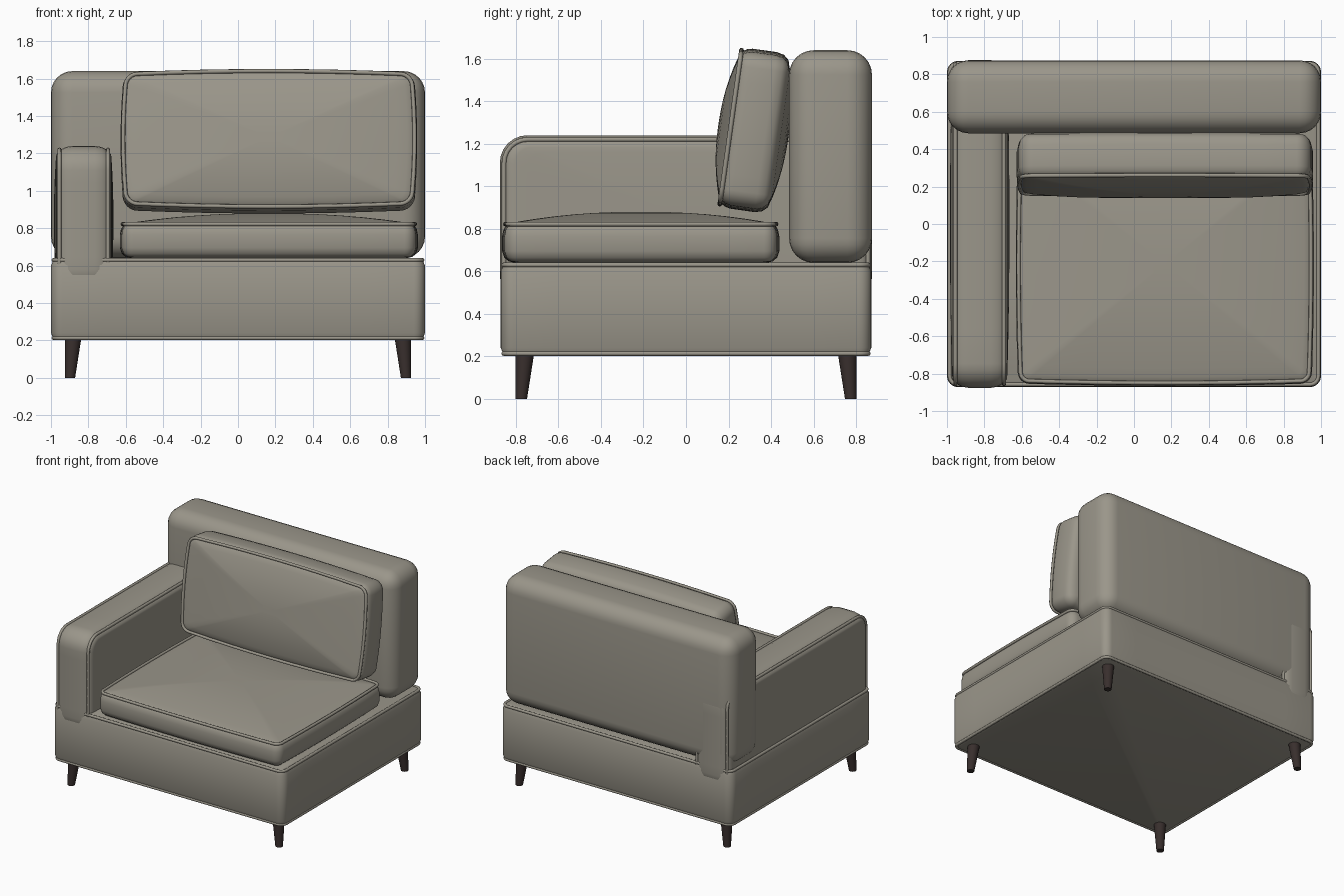
import bpy, bmesh, math
from mathutils import Matrix, Vector

if "Cube" in bpy.data.objects:
    bpy.data.objects.remove(bpy.data.objects["Cube"])


def material(name, rgb):
    m = bpy.data.materials.new(name)
    m.diffuse_color = (*rgb, 1)
    m.use_nodes = True
    m.node_tree.nodes["Principled BSDF"].inputs["Base Color"].default_value = m.diffuse_color
    return m


FABRIC = material("warm_grey_fabric", (0.325, 0.305, 0.255))
WOOD = material("dark_brown_wood", (0.04, 0.028, 0.026))


def finish(ob, mat, angle=40):
    ob.data.materials.append(mat)
    bpy.ops.object.select_all(action='DESELECT')
    ob.select_set(True)
    bpy.context.view_layer.objects.active = ob
    bpy.ops.object.shade_smooth_by_angle(angle=math.radians(angle))
    return ob


def outline(hx, hy, r, bulge=0.0, arc=6, edge=8):
    """Rounded rectangle whose sides may swell outwards."""
    pts = []
    for k, (sx, sy) in enumerate([(1, 1), (-1, 1), (-1, -1), (1, -1)]):
        c = Vector((sx * (hx - r), sy * (hy - r)))
        for i in range(arc + 1):
            a = math.pi / 2 * (k + i / arc)
            pts.append(c + Vector((math.cos(a), math.sin(a))) * r)
        # straight run to the next corner
        nx, ny = [(-1, 1), (-1, -1), (1, -1), (1, 1)][k]
        a = math.pi / 2 * (k + 1)
        end = Vector((nx * (hx - r), ny * (hy - r))) + Vector((math.cos(a), math.sin(a))) * r
        start = pts[-1].copy()
        pts += [start.lerp(end, i / edge) for i in range(1, edge)]
    return [Vector((p.x + bulge * p.x / hx * (1 - (p.y / hy) ** 2),
                    p.y + bulge * p.y / hy * (1 - (p.x / hx) ** 2))) for p in pts]


def ring(shape, inset, z, s=1.0):
    hx, hy, r, bulge = shape
    return [Vector((p.x * s, p.y * s, z)) for p in
            outline(hx - inset, hy - inset, max(r - inset, 0.015), bulge)]


def loft(name, shape, profile, matrix):
    """Skin rings of (inset, height, scale) and close both ends."""
    bm = bmesh.new()
    rings = [[bm.verts.new(p) for p in ring(shape, *row)] for row in profile]
    n = len(rings[0])
    for a, b in zip(rings, rings[1:]):
        for i in range(n):
            j = (i + 1) % n
            bm.faces.new((a[i], a[j], b[j], b[i]))
    bm.faces.new(rings[0][::-1])
    bm.faces.new(rings[-1])
    me = bpy.data.meshes.new(name)
    bm.to_mesh(me)
    bm.free()
    ob = bpy.data.objects.new(name, me)
    bpy.context.collection.objects.link(ob)
    ob.matrix_world = matrix
    return finish(ob, FABRIC)


def piping(name, shape, inset, z, matrix, radius=0.011):
    """Corded seam that follows one ring of a lofted part."""
    cu = bpy.data.curves.new(name, 'CURVE')
    cu.dimensions = '3D'
    cu.bevel_depth = radius
    cu.bevel_resolution = 2
    pts = ring(shape, inset, z)
    sp = cu.splines.new('POLY')
    sp.points.add(len(pts) - 1)
    for q, p in zip(sp.points, pts):
        q.co = (*p, 1)
    sp.use_cyclic_u = True
    ob = bpy.data.objects.new(name, cu)
    bpy.context.collection.objects.link(ob)
    ob.matrix_world = matrix
    bpy.ops.object.select_all(action='DESELECT')
    ob.select_set(True)
    bpy.context.view_layer.objects.active = ob
    bpy.ops.object.convert(target='MESH')
    finish(bpy.context.object, FABRIC, 60)


def dome(inset, z, height):
    """Swelling rows from the rim to the middle of a cushion face."""
    return [(inset, z + height * (1 - s ** 2.2), s)
            for s in (0.97, 0.9, 0.8, 0.65, 0.5, 0.35, 0.2, 0.08)]


# Base box with corded top and bottom edges
base = (1.0, 0.872, 0.06, 0.0)
at = Matrix.Identity(4)
loft("base", base, [(0.035, 0.203), (0.012, 0.212), (0.0, 0.24), (0.0, 0.6),
                    (0.012, 0.628), (0.035, 0.638)], at)
piping("base_top_piping", base, 0.014, 0.63, at)
piping("base_bottom_piping", base, 0.014, 0.213, at)

# Backrest block
bpy.ops.mesh.primitive_cube_add(size=1, location=(0, 0.68, 1.14))
back = bpy.context.object
back.name = "backrest"
back.scale = (2.0, 0.39, 1.0)
bpy.ops.object.transform_apply(location=False, rotation=False, scale=True)
bev = back.modifiers.new("round", 'BEVEL')
bev.width, bev.segments = 0.115, 6
bpy.ops.object.modifier_apply(modifier="round")
finish(back, FABRIC)

# Armrest, lofted across its width (local x, y, z become world y, z, x)
arm = (0.876, 0.395, 0.13, 0.0)
at = Matrix.Translation((-0.825, 0, 0.845)) @ Matrix(
    ((0, 0, 1, 0), (1, 0, 0, 0), (0, 1, 0, 0), (0, 0, 0, 1)))
half = [(0.0, 0.06), (0.006, 0.095), (0.018, 0.12), (0.032, 0.135), (0.045, 0.145)]
cap = dome(0.045, 0.147, 0.012)
loft("armrest", arm, [(i, -z, s) for i, z, s in reversed(cap)]
     + [(i, -z) for i, z in reversed(half)] + half + cap, at)
for side, z in (("outer", -0.13), ("inner", 0.13)):
    piping("armrest_%s_piping" % side, arm, 0.02, z, at)

# Seat cushion
seat = (0.785, 0.64, 0.06, 0.012)
at = Matrix.Translation((0.165, -0.213, 0.64))
loft("seat_cushion", seat, [(0.06, 0.0), (0.03, 0.007), (0.01, 0.025), (0.0, 0.055),
                            (0.0, 0.125), (0.006, 0.155), (0.018, 0.175),
                            (0.03, 0.183)] + dome(0.03, 0.185, 0.055), at)
piping("seat_cushion_piping", seat, 0.015, 0.182, at)

# Back cushion leaning on the backrest
pillow = (0.775, 0.362, 0.07, 0.018)
at = Matrix.Translation((0.165, 0.325, 1.262)) @ Matrix.Rotation(math.radians(82), 4, 'X')
rear = [(i, -z, s) for i, z, s in reversed(dome(0.06, 0.12, 0.04))]
loft("back_cushion", pillow, rear + [(0.06, -0.118), (0.03, -0.11), (0.008, -0.085),
                                     (0.0, -0.05), (0.0, 0.065), (0.006, 0.09),
                                     (0.018, 0.11), (0.03, 0.117)]
     + dome(0.03, 0.12, 0.055), at)
piping("back_cushion_piping", pillow, 0.014, 0.116, at)

# Tapered, slightly splayed legs
for sx, nx in ((-1, "left"), (1, "right")):
    for sy, ny in ((-1, "front"), (1, "back")):
        bpy.ops.mesh.primitive_cone_add(vertices=20, radius1=0.027, radius2=0.044,
                                        depth=0.21, location=(sx * 0.89, sy * 0.767, 0.105))
        leg = bpy.context.object
        leg.name = "%s_%s_leg" % (ny, nx)
        for v in leg.data.vertices:
            k = -0.008 if v.co.z > 0 else 0.008
            v.co.x += sx * k
            v.co.y += sy * k
        finish(leg, WOOD)
